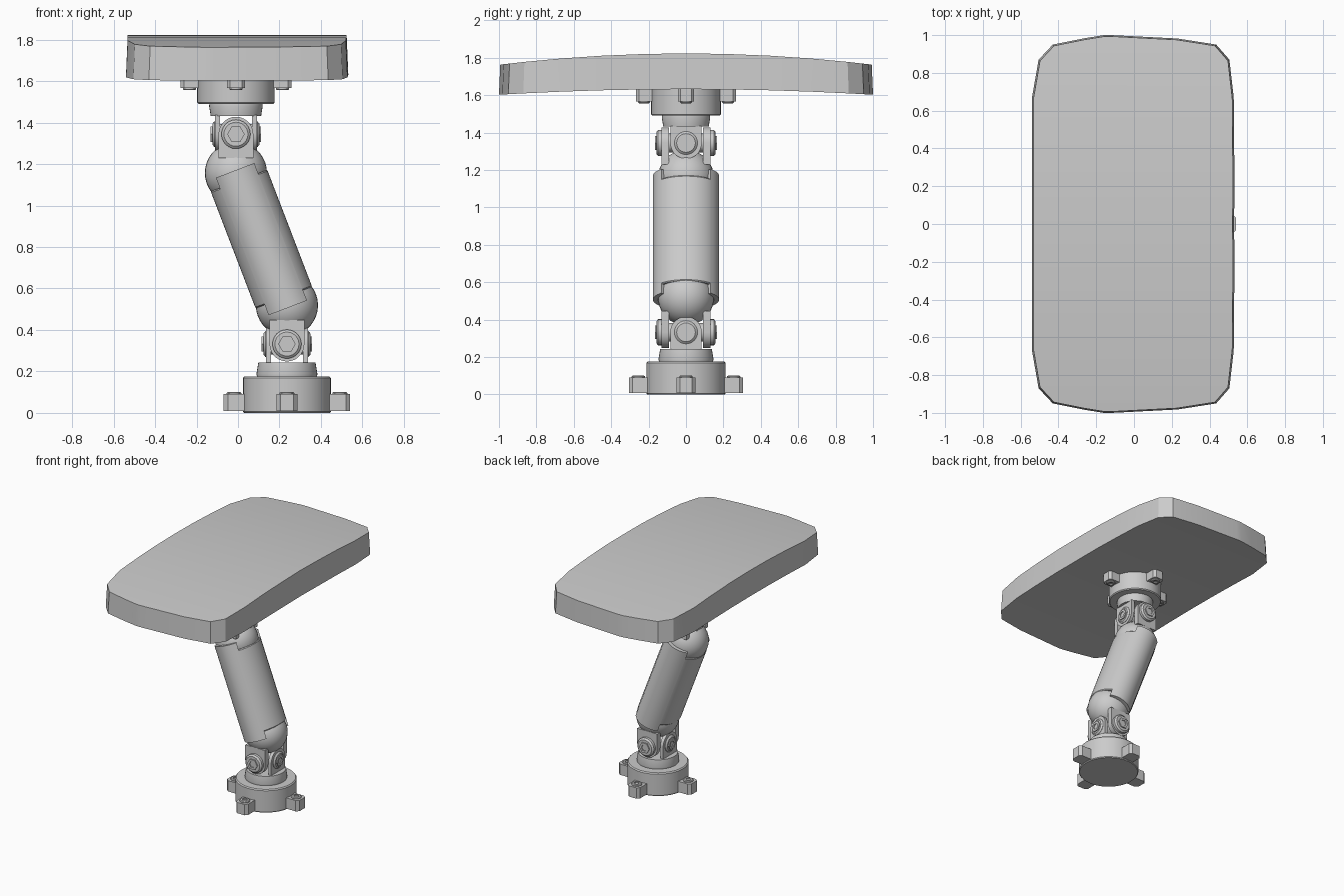
import bpy, bmesh
from math import sin, cos, pi, radians
from mathutils import Matrix

if "Cube" in bpy.data.objects:
    bpy.data.objects.remove(bpy.data.objects["Cube"])

T = Matrix.Translation
R = lambda deg, ax: Matrix.Rotation(radians(deg), 4, ax)


def lathe(bm, prof, segs, M, sx=1.0, sy=1.0):
    """Spin an (r, z) profile round local z; the ends are capped."""
    rings = []
    for r, z in prof:
        rings.append([bm.verts.new(M @ T((sx * r * cos(2 * pi * i / segs),
                      sy * r * sin(2 * pi * i / segs), z)).translation) for i in range(segs)])
    for a, b in zip(rings, rings[1:]):
        for i in range(segs):
            j = (i + 1) % segs
            bm.faces.new((a[i], a[j], b[j], b[i]))
    bm.faces.new(rings[0][::-1])
    bm.faces.new(rings[-1])


def prism(bm, pts, z0, z1, M):
    """Extrude a flat outline from local z0 to z1."""
    lo = [bm.verts.new(M @ T((x, y, z0)).translation) for x, y in pts]
    hi = [bm.verts.new(M @ T((x, y, z1)).translation) for x, y in pts]
    n = len(pts)
    for i in range(n):
        j = (i + 1) % n
        bm.faces.new((lo[i], lo[j], hi[j], hi[i]))
    bm.faces.new(lo[::-1])
    bm.faces.new(hi)


def finish(bm, name, angle=35):
    bmesh.ops.recalc_face_normals(bm, faces=bm.faces)
    me = bpy.data.meshes.new(name)
    bm.to_mesh(me)
    bm.free()
    ob = bpy.data.objects.new(name, me)
    bpy.context.collection.objects.link(ob)
    bpy.ops.object.select_all(action='DESELECT')
    ob.select_set(True)
    bpy.context.view_layer.objects.active = ob
    bpy.ops.object.shade_smooth_by_angle(angle=radians(angle))


def flange(name, M):
    """Round mount with collar, four lugs and their bolts."""
    bm = bmesh.new()
    lathe(bm, [(.207, 0), (.212, .006), (.212, .168), (.205, .176), (.145, .176),
               (.147, .188), (.138, .243)], 40, M)
    lug = [(.17, -.05), (.285, -.05), (.305, -.032), (.305, .032), (.285, .05), (.17, .05)]
    for k in range(4):
        L = M @ R(90 * k, 'Z')
        prism(bm, lug, .008, .09, L)
        lathe(bm, [(.036, .085), (.036, .096), (.03, .101), (.018, .101), (.018, .094)], 12,
              L @ T((.255, 0, 0)))
    finish(bm, name)


def fork(bm, M, k, d0, d1, d2, boss, foot):
    """Rounded plate with boss and hex bolt, facing direction k."""
    P = M @ R(90 * k, 'Z') @ R(90, 'X')
    s = 1 if foot < 0 else -1
    r = .084
    arc = [(r * cos(pi * i / 14), s * r * sin(pi * i / 14)) for i in range(15)]
    prism(bm, [(r, foot)] + arc + [(-r, foot)], d0, d1, P)
    lathe(bm, [(boss, d1 - .005), (boss, d2 - .018), (boss - .012, d2 - .008)], 24, P)
    lathe(bm, [(.042, d2 - .012), (.042, d2), (.024, d2), (.024, d2 - .007)], 6, P)


def joint(side, M):
    """Universal joint: flange fork, arm fork, cross and ball knuckle."""
    bm = bmesh.new()
    for k in (1, 3):
        fork(bm, M, k, .078, .102, .122, .062, -.092)
    finish(bm, side + "_flange_fork")
    bm = bmesh.new()
    for k in (0, 2):
        fork(bm, M, k, .092, .13, .167, .07, .115)
    finish(bm, side + "_arm_fork")
    bm = bmesh.new()
    lathe(bm, [(.05, -.08), (.05, .08)], 16, M @ R(90, 'Y'))
    lathe(bm, [(.05, -.1), (.05, .1)], 16, M @ R(90, 'X'))
    finish(bm, side + "_joint_cross")
    bm = bmesh.new()
    lathe(bm, [(.095, .078), (.11, .09), (.11, .13)], 24, M)
    bmesh.ops.create_uvsphere(bm, u_segments=32, v_segments=18, radius=.15,
                              matrix=M @ T((0, 0, .187)))
    finish(bm, side + "_ball_knuckle")


# Mounts and joints: the upper set is the lower set turned over
LX, UX = .236, -.01
flange("base_mount", T((LX, 0, 0)))
flange("platform_mount", T((UX, 0, 1.645)) @ R(180, 'Y') @ Matrix.Scale(.88, 4))
joint("lower", T((LX, 0, .332)))
joint("upper", T((UX, 0, 1.344)) @ R(180, 'Y'))

# Slanted oval arm tube with cheeks over the balls
A = T(((LX + UX) / 2, 0, .838)) @ R(-21, 'Y')
bm = bmesh.new()
lathe(bm, [(.97, -.302), (1, -.296), (1, .296), (.97, .302)], 48, A, .146, .175)
finish(bm, "arm_tube")
bm = bmesh.new()
for side in (1, -1):
    ang = [radians(48 + 84 * i / 12) for i in range(13)]
    outer = [(.148 * cos(a), side * .177 * sin(a)) for a in ang]
    inner = [(.122 * cos(a), side * .15 * sin(a)) for a in reversed(ang)]
    prism(bm, outer + inner, -.355, .355, A)
finish(bm, "arm_cheeks")

# Arched platform: rows of (y, left x, right x), mirrored in y
half = [(0, -.54, .53), (.22, -.54, .532), (.45, -.54, .53), (.67, -.54, .528), (.87, -.505, .505),
        (.95, -.43, .435), (.982, -.27, .23), (1.0, -.16, -.12)]
rows = [(-y, l, r) for y, l, r in reversed(half[1:])] + half
bm = bmesh.new()
grid = []
for y, l, r in rows:
    zt, zb = 1.823 - .06 * y * y, 1.632 - .03 * y * y
    grid.append([bm.verts.new(p) for p in ((l, y, zb), (r, y, zb),
                (r * .985, y * .993, zt), (l * .985, y * .993, zt))])
for a, b in zip(grid, grid[1:]):
    for i in range(4):
        j = (i + 1) % 4
        bm.faces.new((a[i], a[j], b[j], b[i]))
bm.faces.new(grid[0])
bm.faces.new(grid[-1])
finish(bm, "platform", 25)
